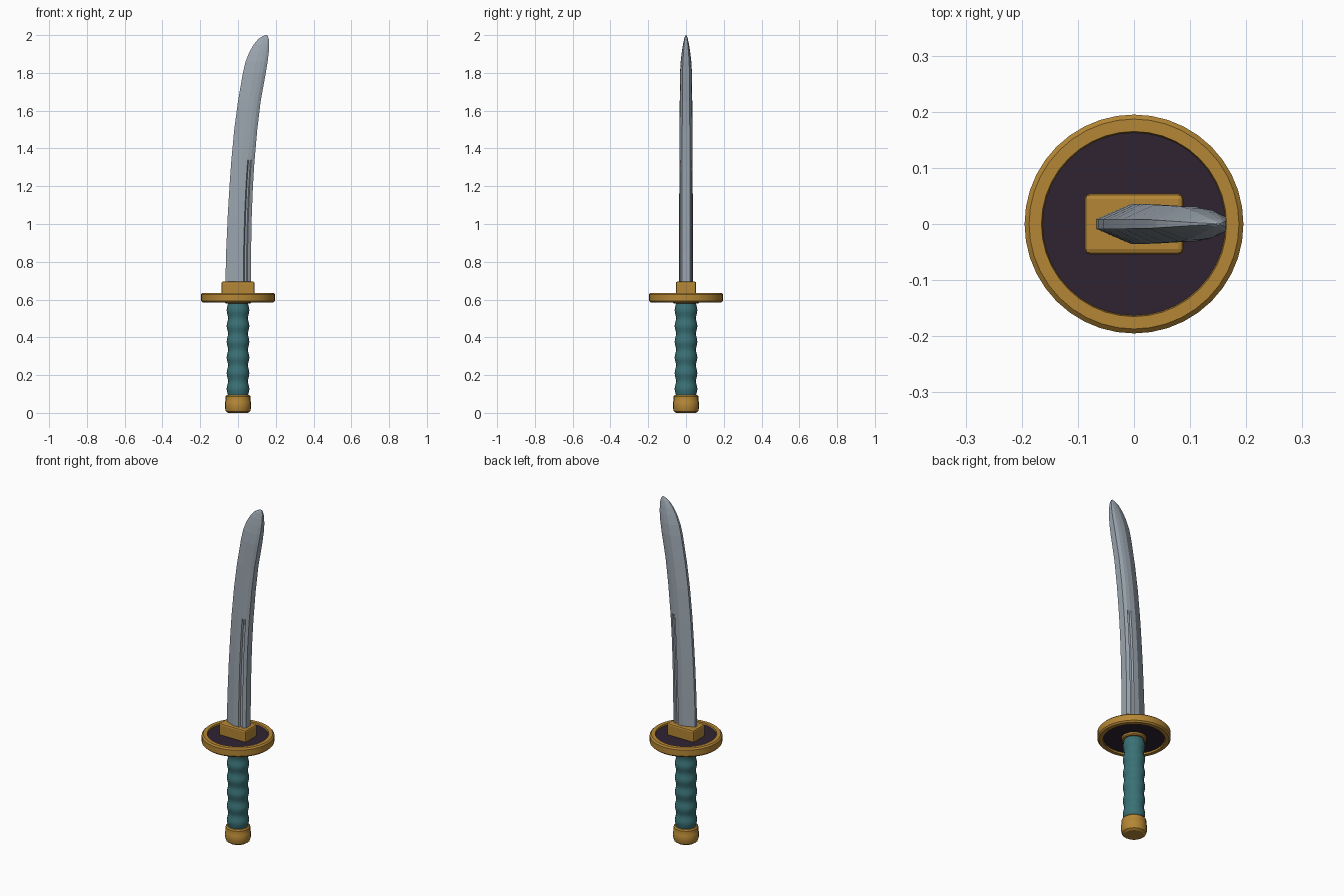
import bpy, bmesh, math

if "Cube" in bpy.data.objects:
    bpy.data.objects.remove(bpy.data.objects["Cube"])


def material(name, rgb):
    m = bpy.data.materials.new(name)
    m.diffuse_color = (*rgb, 1)
    m.use_nodes = True
    m.node_tree.nodes["Principled BSDF"].inputs["Base Color"].default_value = m.diffuse_color
    return m


STEEL = material("steel", (0.33, 0.38, 0.43))
GOLD = material("gold", (0.46, 0.24, 0.035))
TEAL = material("teal", (0.042, 0.165, 0.18))
DARK = material("dark_purple", (0.03, 0.017, 0.032))


def loft(name, rings, mats, smooth=None):
    """Join closed rings of equal point count and cap both ends."""
    bm = bmesh.new()
    vr = [[bm.verts.new(p) for p in r] for r in rings]
    n = len(vr[0])
    for a, b in zip(vr, vr[1:]):
        for i in range(n):
            j = (i + 1) % n
            bm.faces.new((a[i], a[j], b[j], b[i]))
    bm.faces.new(vr[0][::-1])
    bm.faces.new(vr[-1])
    bmesh.ops.recalc_face_normals(bm, faces=bm.faces)
    me = bpy.data.meshes.new(name)
    bm.to_mesh(me)
    bm.free()
    for m in mats:
        me.materials.append(m)
    ob = bpy.data.objects.new(name, me)
    bpy.context.collection.objects.link(ob)
    if smooth:
        bpy.ops.object.select_all(action='DESELECT')
        ob.select_set(True)
        bpy.context.view_layer.objects.active = ob
        bpy.ops.object.shade_smooth_by_angle(angle=math.radians(smooth))
    return ob


def lathe(name, profile, sides, mats, smooth=None):
    """Turn (radius, z) points around the z axis."""
    ang = [2 * math.pi * i / sides for i in range(sides)]
    return loft(name, [[(r * math.cos(a), r * math.sin(a), z) for a in ang]
                       for r, z in profile], mats, smooth)


# Pommel cap with a stepped band
lathe("pommel", [(0.052, 0), (0.064, 0.008), (0.069, 0.025), (0.069, 0.058),
                 (0.066, 0.064), (0.066, 0.088), (0.06, 0.095)], 20, [GOLD], 30)

# Wrapped grip with six swellings
grip = []
for i in range(49):
    t = i / 48
    grip.append((0.0565 - 0.0035 * math.cos(12 * math.pi * t), 0.085 + 0.5 * t))
lathe("grip", grip, 16, [TEAL], 40)

# Collar under the guard
lathe("grip_collar", [(0.062, 0.578), (0.068, 0.583), (0.068, 0.6)], 24, [GOLD], 30)

# Round guard: gold rim with shallow dark recesses on both faces
guard = lathe("guard", [(0.163, 0.593), (0.165, 0.584), (0.187, 0.584), (0.195, 0.592),
                        (0.195, 0.628), (0.187, 0.636), (0.165, 0.636), (0.163, 0.627)],
              40, [GOLD, DARK], 30)
for p in guard.data.polygons:
    if len(p.vertices) > 4:
        p.material_index = 1

# Blade socket block
bpy.ops.mesh.primitive_cube_add(size=1, location=(0, 0, 0.658))
block = bpy.context.object
block.name = "blade_socket"
block.scale = (0.176, 0.108, 0.074)
bpy.ops.object.transform_apply(location=False, rotation=False, scale=True)
block.data.materials.append(GOLD)
bev = block.modifiers.new("bevel", 'BEVEL')
bev.width = 0.009
bev.segments = 2

# Curved blade: height, cutting edge x, spine x, thickness factor
stations = [(0.67, -0.067, 0.068, 1), (0.85, -0.063, 0.069, 1),
            (1.05, -0.054, 0.073, 1), (1.2, -0.045, 0.079, 0.99),
            (1.3, -0.038, 0.085, 0.98), (1.34, -0.035, 0.088, 0.97),
            (1.5, -0.020, 0.102, 0.95), (1.65, 0.000, 0.120, 0.92),
            (1.8, 0.026, 0.147, 0.88), (1.86, 0.040, 0.157, 0.78),
            (1.91, 0.060, 0.163, 0.62), (1.95, 0.083, 0.165, 0.45),
            (1.98, 0.108, 0.163, 0.27), (1.995, 0.132, 0.158, 0.13),
            (2.0, 0.146, 0.153, 0.04)]
# Half section: fraction from edge to spine, half thickness, groove depth
section = [(0, 0.009, 0), (0.46, 0.036, 0), (0.70, 0.035, 0), (0.74, 0.034, 0.009),
           (0.82, 0.032, 0.009), (0.86, 0.031, 0), (1, 0.021, 0)]
rings = []
for z, e, s, k in stations:
    g = 1 if z < 1.31 else 0
    half = [(e + f * (s - e), k * (w - g * d)) for f, w, d in section]
    rings.append([(x, -y, z) for x, y in half] + [(x, y, z) for x, y in half[::-1]])
loft("blade", rings, [STEEL])
